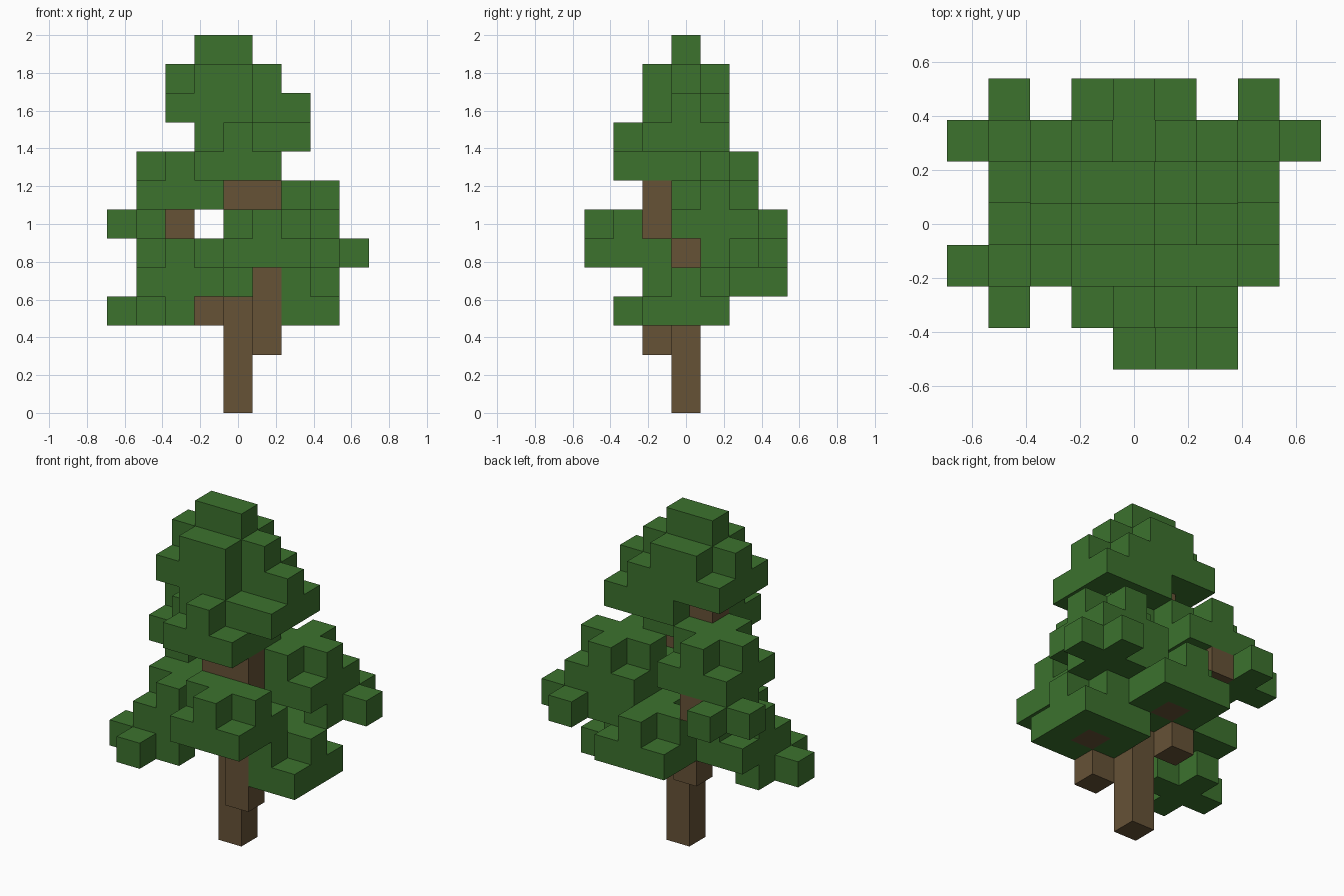
import bpy
import bmesh
from mathutils import Vector

cube = bpy.data.objects.get("Cube")
if cube:
    bpy.data.objects.remove(cube, do_unlink=True)

UNIT = 2 / 13  # edge length of one block
PLUS = [(0, 0), (1, 0), (-1, 0), (0, 1), (0, -1)]
SQUARE = [(i, j) for i in (-1, 0, 1) for j in (-1, 0, 1)]


def make_material(name, color):
    mat = bpy.data.materials.new(name)
    mat.use_nodes = True
    mat.diffuse_color = color
    bsdf = next(n for n in mat.node_tree.nodes if n.type == 'BSDF_PRINCIPLED')
    bsdf.inputs["Base Color"].default_value = color
    bsdf.inputs["Roughness"].default_value = 0.9
    return mat


def layer(shape, x, y, z):
    return {(x + i, y + j, z) for i, j in shape}


def build_blocks(name, cells, solid, mat):
    """Make one mesh from the block faces that are not covered by a neighbour."""
    bm = bmesh.new()
    for cell in sorted(cells):
        center = Vector(cell) + Vector((0, 0, 0.5))
        for axis in range(3):
            for sign in (-1, 1):
                normal = Vector((0, 0, 0))
                normal[axis] = sign
                if tuple(int(c + n) for c, n in zip(cell, normal)) in solid:
                    continue
                u = Vector((0, 0, 0))
                u[(axis + 1) % 3] = 0.5
                v = normal.cross(u)
                mid = center + normal / 2
                corners = (mid - u - v, mid + u - v, mid + u + v, mid - u + v)
                bm.faces.new([bm.verts.new(p * UNIT) for p in corners])
    bmesh.ops.remove_doubles(bm, verts=bm.verts, dist=UNIT / 100)
    bmesh.ops.dissolve_limit(bm, angle_limit=0.01, verts=bm.verts, edges=bm.edges)
    mesh = bpy.data.meshes.new(name)
    bm.to_mesh(mesh)
    bm.free()
    mesh.materials.append(mat)
    bpy.context.collection.objects.link(bpy.data.objects.new(name, mesh))


green = make_material("leaf green", (0.045, 0.168, 0.027, 1))
brown = make_material("bark brown", (0.133, 0.084, 0.037, 1))

# Trunk: a base column, then a second column stepped to the front
wood = {(0, 0, z) for z in range(4)} | {(1, -1, z) for z in range(2, 8)}
# Branches reaching the leaf clumps
wood |= {(2, 0, 3), (-1, 1, 3), (0, 2, 4), (1, 0, 5),
         (-2, 2, 6), (0, -1, 7), (-1, 0, 9)}

# Leaf clumps: a square layer with a plus shaped layer on top
clumps = [(2, 0, 3), (0, 2, 4), (-2, 0, 4), (1, -2, 5), (2, 1, 6),
          (-2, 1, 7), (0, -1, 8), (1, 0, 9), (-1, 0, 10)]
leaves = set()
for x, y, z in clumps:
    leaves |= layer(SQUARE, x, y, z) | layer(PLUS, x, y, z + 1)
leaves.discard((1, -1, 10))

# Drooping twigs: plus shaped layers hanging under outer corners
for twig in [(-3, -1, 3), (3, 2, 5), (-3, 2, 6)]:
    leaves |= layer(PLUS, *twig)

# Crown and tip
leaves |= layer(PLUS, 0, 0, 11) | {(-1, 0, 12), (0, 0, 12)}
leaves -= wood

solid = wood | leaves
build_blocks("trunk_and_branches", wood, solid, brown)
build_blocks("foliage", leaves, solid, green)
